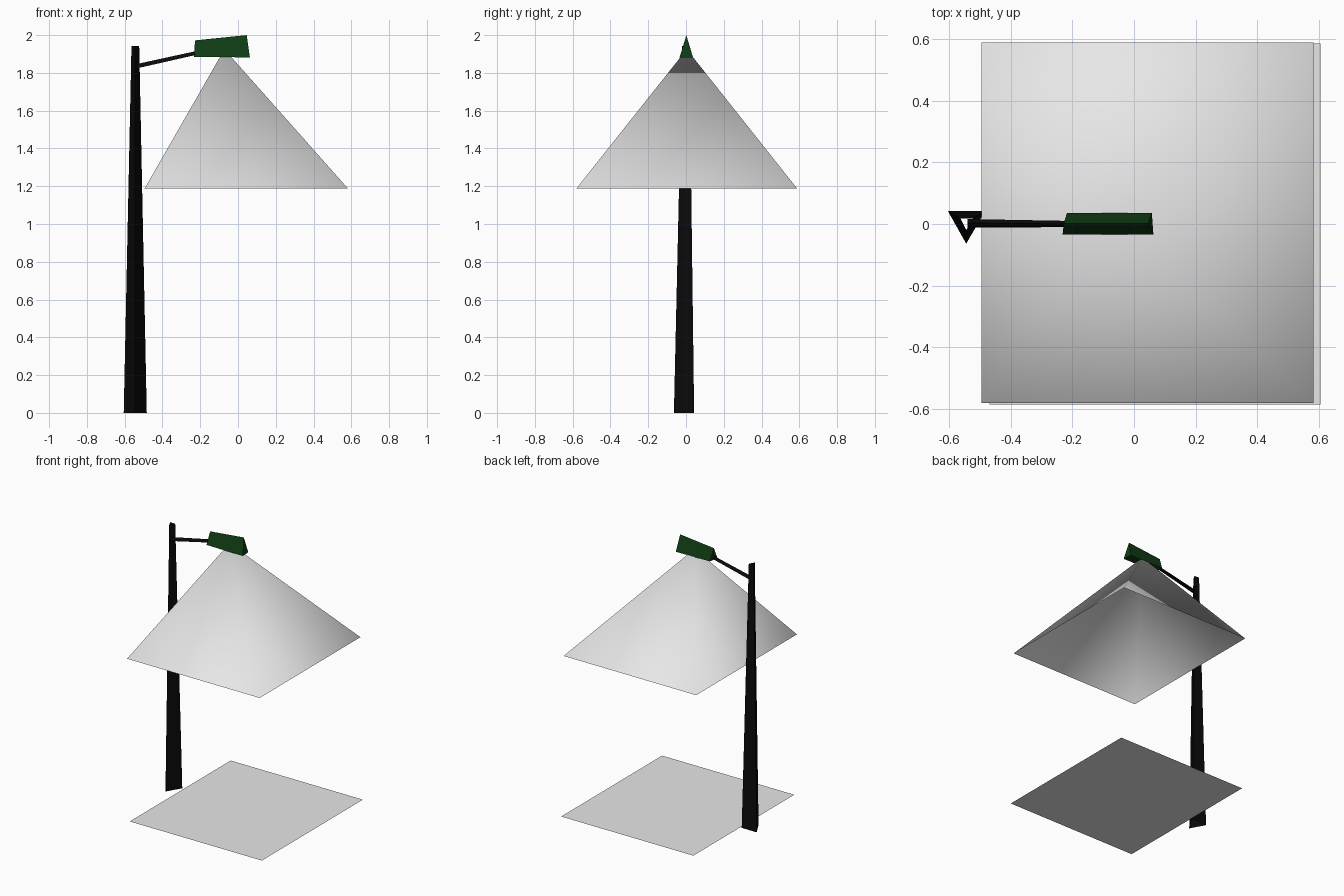
import bpy

if "Cube" in bpy.data.objects:
    bpy.data.objects.remove(bpy.data.objects["Cube"])


def material(name, rgb):
    m = bpy.data.materials.new(name)
    m.diffuse_color = (*rgb, 1.0)
    m.use_nodes = True
    m.node_tree.nodes["Principled BSDF"].inputs["Base Color"].default_value = m.diffuse_color
    return m


black = material("black_metal", (0.003, 0.003, 0.003))
green = material("dark_green", (0.005, 0.045, 0.007))
light = material("pale_light", (0.8, 0.8, 0.8))


def build(name, verts, faces, mat, smooth=False):
    mesh = bpy.data.meshes.new(name)
    mesh.from_pydata(verts, [], faces)
    mesh.materials.append(mat)
    for p in mesh.polygons:
        p.use_smooth = smooth
    ob = bpy.data.objects.new(name, mesh)
    bpy.context.collection.objects.link(ob)
    return ob


def tri_tube(name, start, end, mat, capped=False):
    """Three-sided tube between two triangles listed in the same order."""
    faces = [(i, (i + 1) % 3, (i + 1) % 3 + 3, i + 3) for i in range(3)]
    if capped:
        faces += [(2, 1, 0), (3, 4, 5)]
    return build(name, start + end, faces, mat)


# Tapered three-sided pole, open at both ends
tri_tube("pole",
         [(-0.605, 0.043, 0), (-0.545, -0.064, 0), (-0.483, 0.043, 0)],
         [(-0.564, 0.018, 1.943), (-0.545, -0.02, 1.943), (-0.523, 0.018, 1.943)],
         black)

# Thin rising arm
tri_tube("arm",
         [(-0.54, 0.016, 1.823), (-0.54, 0.003, 1.846), (-0.54, -0.012, 1.823)],
         [(-0.21, 0.010, 1.898), (-0.21, 0.0, 1.918), (-0.21, -0.010, 1.898)],
         black)

# Wedge-shaped lamp head
tri_tube("lamp_head",
         [(-0.218, 0.036, 1.885), (-0.228, 0.002, 1.972), (-0.232, -0.034, 1.885)],
         [(0.058, 0.036, 1.882), (0.046, 0.002, 2.0), (0.063, -0.034, 1.882)],
         green, capped=True)


def rectangle(x0, x1, y0, y1, z):
    return [(x0, y0, z), (x1, y0, z), (x1, y1, z), (x0, y1, z)]


# Open, smooth pyramid of light below the head
build("light_beam",
      rectangle(-0.495, 0.583, -0.581, 0.589, 1.187) + [(-0.072, 0.004, 1.925)],
      [(i, (i + 1) % 4, 4) for i in range(4)], light, smooth=True)

# Lit patch on the floor
build("light_patch", rectangle(-0.47, 0.605, -0.586, 0.586, 0.0),
      [(0, 1, 2, 3)], light)
